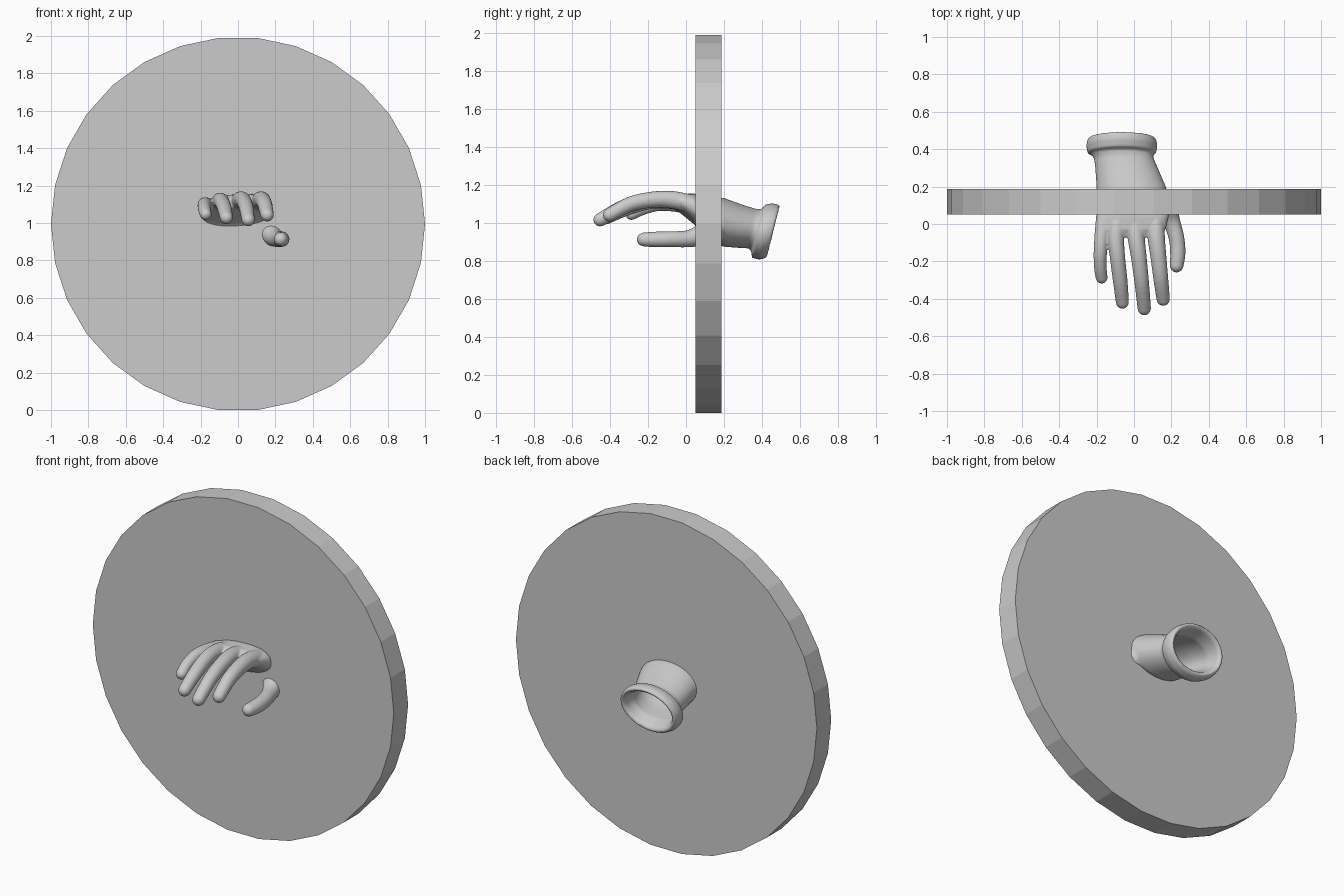
import bpy, bmesh, math
from mathutils import Vector

if "Cube" in bpy.data.objects:
    bpy.data.objects.remove(bpy.data.objects["Cube"])


def loft(bm, rings):
    """Skin a list of equal-sized point rings and cap both ends."""
    loops = [[bm.verts.new(p) for p in ring] for ring in rings]
    n = len(loops[0])
    for a, b in zip(loops, loops[1:]):
        for i in range(n):
            j = (i + 1) % n
            bm.faces.new((a[i], a[j], b[j], b[i]))
    bm.faces.new(loops[0][::-1])
    bm.faces.new(loops[-1])


def smooth_rows(rows, steps=5):
    """Catmull-Rom interpolation of number rows."""
    rows = [Vector(r) for r in rows]
    out = []
    for i in range(len(rows) - 1):
        p0, p1 = rows[max(i - 1, 0)], rows[i]
        p2, p3 = rows[i + 1], rows[min(i + 2, len(rows) - 1)]
        for s in range(steps):
            t = s / steps
            out.append(0.5 * (2 * p1 + (p2 - p0) * t
                              + (2 * p0 - 5 * p1 + 4 * p2 - p3) * t * t
                              + (3 * p1 - p0 - 3 * p2 + p3) * t ** 3))
    out.append(rows[-1])
    return out


def finger(bm, rows, n=20):
    """Round-tipped tube through rows of (x, y, z, radius)."""
    pts = smooth_rows(rows)
    tip, r = pts[-1].xyz, pts[-1].w
    d = (tip - pts[-2].xyz).normalized()
    for a in (20, 40, 58, 73, 84):
        c = tip + d * r * math.sin(math.radians(a))
        pts.append(Vector((*c, r * math.cos(math.radians(a)))))
    rings = []
    for i, p in enumerate(pts):
        t = pts[min(i + 1, len(pts) - 1)].xyz - pts[max(i - 1, 0)].xyz
        q = t.to_track_quat('Z', 'Y')
        rings.append([p.xyz + q @ Vector((p.w * math.cos(k * math.tau / n),
                                          p.w * math.sin(k * math.tau / n), 0))
                      for k in range(n)])
    loft(bm, rings)


# Round wall panel: 30-sided disc standing on edge
R = 1.0
bpy.ops.mesh.primitive_cylinder_add(vertices=30, radius=R, depth=0.136,
                                    location=(0, 0.118, R * math.cos(math.pi / 30)))
disc = bpy.context.object
disc.name = "round_panel"
for v in disc.data.vertices:
    # stand upright with a vertex on the +x axis and a flat on top
    x, y, z = v.co
    a = math.atan2(y, x) - math.pi / 2
    v.co = (R * math.cos(a), z, R * math.sin(a))
bm = bmesh.new()
bm.from_mesh(disc.data)
bmesh.ops.recalc_face_normals(bm, faces=bm.faces)
bm.to_mesh(disc.data)
bm.free()

bm = bmesh.new()

# Palm, sleeve, rolled cuff and inner cavity: (y, x, z, half width, half height, lean)
profile = [
    (-0.07, -0.015, 1.108, .155, .022, 0), (-0.03, -0.012, 1.102, .18, .048, 0),
    (0.04, -0.007, 1.075, .193, .078, 0), (0.12, -0.010, 1.020, .195, .12, 0),
    (0.20, -0.015, 1.003, .185, .128, 0), (0.30, -0.040, 0.980, .167, .112, .08),
    (0.35, -0.054, 0.970, .159, .104, .18), (0.372, -0.063, 0.962, .165, .112, .25),
    (0.382, -0.065, 0.957, .184, .140, .25), (0.42, -0.065, 0.955, .190, .148, .25),
    (0.45, -0.065, 0.955, .184, .142, .25), (0.462, -0.065, 0.955, .172, .130, .25),
    (0.45, -0.065, 0.957, .155, .114, .25), (0.38, -0.060, 0.965, .142, .094, .2),
    (0.27, -0.035, 0.985, .152, .098, .05), (0.14, -0.010, 1.015, .165, .09, 0),
    (0.10, -0.010, 1.030, .110, .05, 0)]
rings = []
for y, x, z, rx, rz, lean in profile:
    ring = []
    for k in range(48):
        c, s = math.cos(k * math.tau / 48), math.sin(k * math.tau / 48)
        e = 0.8 if y < 0.1 else 1.0
        px = rx * math.copysign(abs(c) ** e, c)
        pz = rz * math.copysign(abs(s) ** e, s)
        roll = 0.06 * px if y < 0.1 else 0
        ring.append((x + px, y + lean * pz, z + pz + roll))
    rings.append(ring)
loft(bm, rings)

# Fingers (little, ring, middle, index) and thumb
finger(bm, [(-.160, .05, 1.08, .042), (-.172, -.06, 1.098, .039), (-.180, -.15, 1.098, .036),
            (-.180, -.23, 1.075, .034), (-.173, -.287, 1.047, .032)])
finger(bm, [(-.085, .05, 1.09, .046), (-.097, -.06, 1.115, .044), (-.088, -.18, 1.115, .041),
            (-.073, -.31, 1.078, .039), (-.062, -.418, 1.028, .035)])
finger(bm, [(.005, .05, 1.09, .048), (.010, -.06, 1.12, .046), (.026, -.18, 1.123, .042),
            (.042, -.32, 1.088, .039), (.055, -.452, 1.017, .036)])
finger(bm, [(.115, .06, 1.09, .05), (.118, -.06, 1.12, .047), (.130, -.17, 1.123, .043),
            (.143, -.29, 1.10, .040), (.156, -.402, 1.043, .036)])
finger(bm, [(.09, .17, .985, .075), (.165, .10, .945, .062), (.200, .02, .918, .046),
            (.228, -.08, .914, .042), (.234, -.16, .913, .041), (.228, -.222, .913, .037)])

bmesh.ops.recalc_face_normals(bm, faces=bm.faces)
mesh = bpy.data.meshes.new("gloved_hand")
bm.to_mesh(mesh)
bm.free()
hand = bpy.data.objects.new("gloved_hand", mesh)
bpy.context.collection.objects.link(hand)

# Fuse the hand parts into one soft surface
fuse = hand.modifiers.new("fuse", 'REMESH')
fuse.mode = 'VOXEL'
fuse.voxel_size = 0.006
fuse.use_smooth_shade = True
soft = hand.modifiers.new("soften", 'SMOOTH')
soft.factor = 0.5
soft.iterations = 5
